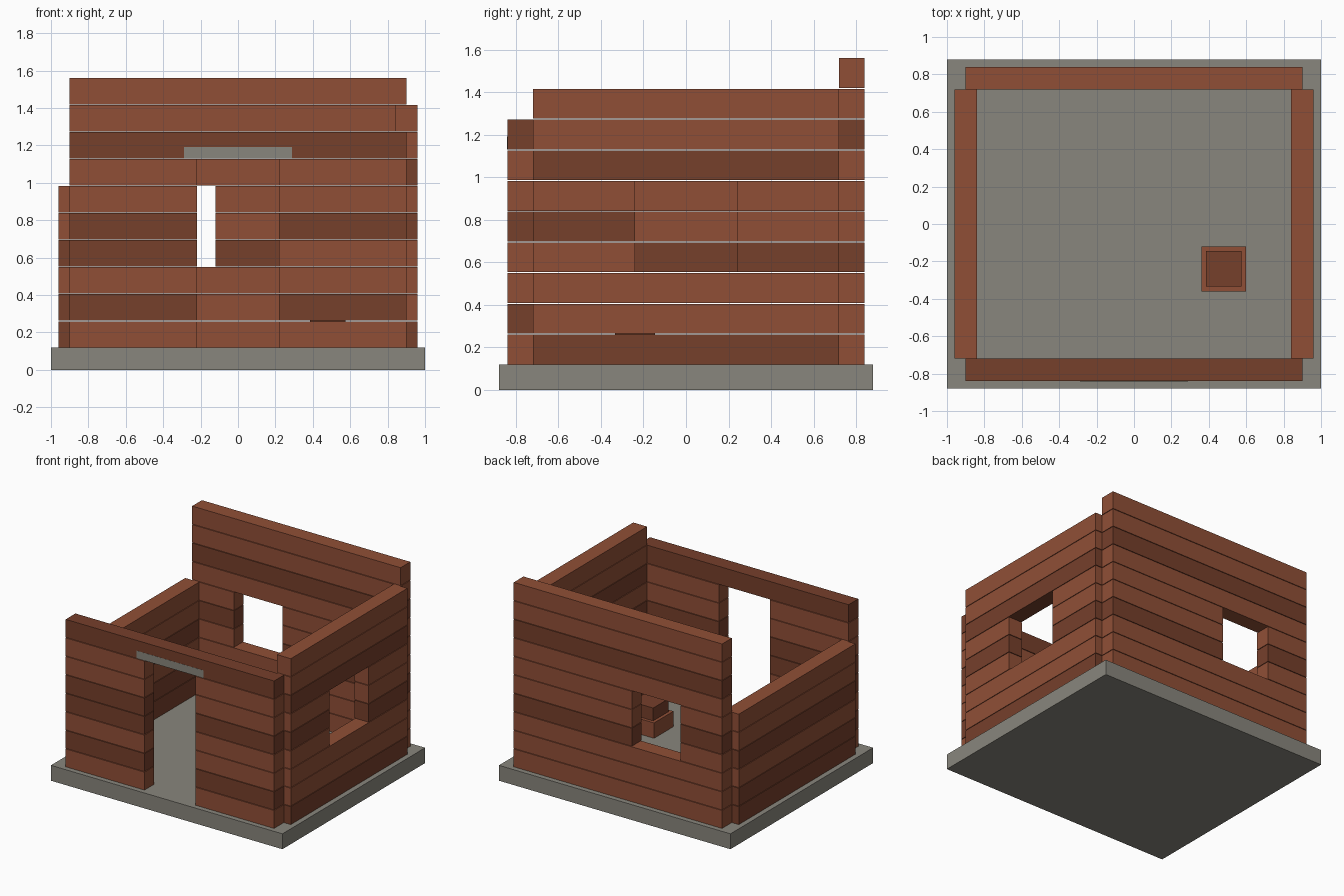
import bpy

if "Cube" in bpy.data.objects:
    bpy.data.objects.remove(bpy.data.objects["Cube"])

def material(name, rgb):
    m = bpy.data.materials.new(name)
    m.diffuse_color = (*rgb, 1)
    m.use_nodes = True
    m.node_tree.nodes["Principled BSDF"].inputs["Base Color"].default_value = m.diffuse_color
    return m

LIGHT = material("light_timber", (0.28, 0.078, 0.037))
DARK = material("dark_timber", (0.18, 0.05, 0.024))
STONE = material("stone", (0.25, 0.24, 0.205))

def box(name, x, y, z, mat):
    """Axis-aligned box from (min, max) ranges."""
    bpy.ops.mesh.primitive_cube_add(
        size=1, location=[(a + b) / 2 for a, b in (x, y, z)])
    ob = bpy.context.object
    ob.name = name
    ob.scale = [b - a for a, b in (x, y, z)]
    bpy.ops.object.transform_apply(location=False, rotation=False, scale=True)
    ob.data.materials.append(mat)
    return ob

BASE, PITCH, LOG = 0.12, 1.3 / 9, 0.14

def wall(name, axis, half, across, courses, dark, opening=None):
    """Stack of logs; opening = (start, end, first course, last course)."""
    for c in range(1, courses + 1):
        z = BASE + (c - 1) * PITCH
        spans = [(-half, half)]
        if opening and opening[2] <= c <= opening[3]:
            spans = [(-half, opening[0]), (opening[1], half)]
        for i, span in enumerate(spans):
            x, y = (span, across) if axis == "x" else (across, span)
            tone = DARK if (c, i) in dark else LIGHT
            box(f"{name}_log_{c}_{i + 1}", x, y, (z, z + LOG), tone)

# Foundation slab
box("foundation", (-1, 1), (-0.88, 0.88), (0, BASE), STONE)

# Four walls, each built to a different height
wall("front_wall", "x", 0.9, (-0.84, -0.72), 8,
     {(2, 0), (2, 1), (4, 0), (5, 0), (5, 1), (8, 0)}, (-0.22, 0.22, 1, 7))
wall("back_wall", "x", 0.9, (0.72, 0.84), 10,
     {(4, 1), (5, 0), (8, 0)}, (-0.54, -0.12, 4, 6))
wall("right_wall", "y", 0.72, (0.84, 0.96), 9,
     {(1, 0), (4, 1), (5, 0), (7, 0)}, (-0.24, 0.24, 4, 6))
wall("left_wall", "y", 0.72, (-0.96, -0.84), 6, {(1, 0), (2, 0), (4, 0)})

# Door lintel set into the eighth course, a hair proud of the logs
z = BASE + 7 * PITCH
box("door_lintel", (-0.29, 0.29), (-0.841, -0.73), (z, z + 0.06), STONE)

# Unfinished hearth stack inside
box("hearth_base", (0.36, 0.6), (-0.36, -0.12), (BASE, 0.24), LIGHT)
box("hearth_top", (0.385, 0.575), (-0.335, -0.145), (0.24, 0.34), DARK)
